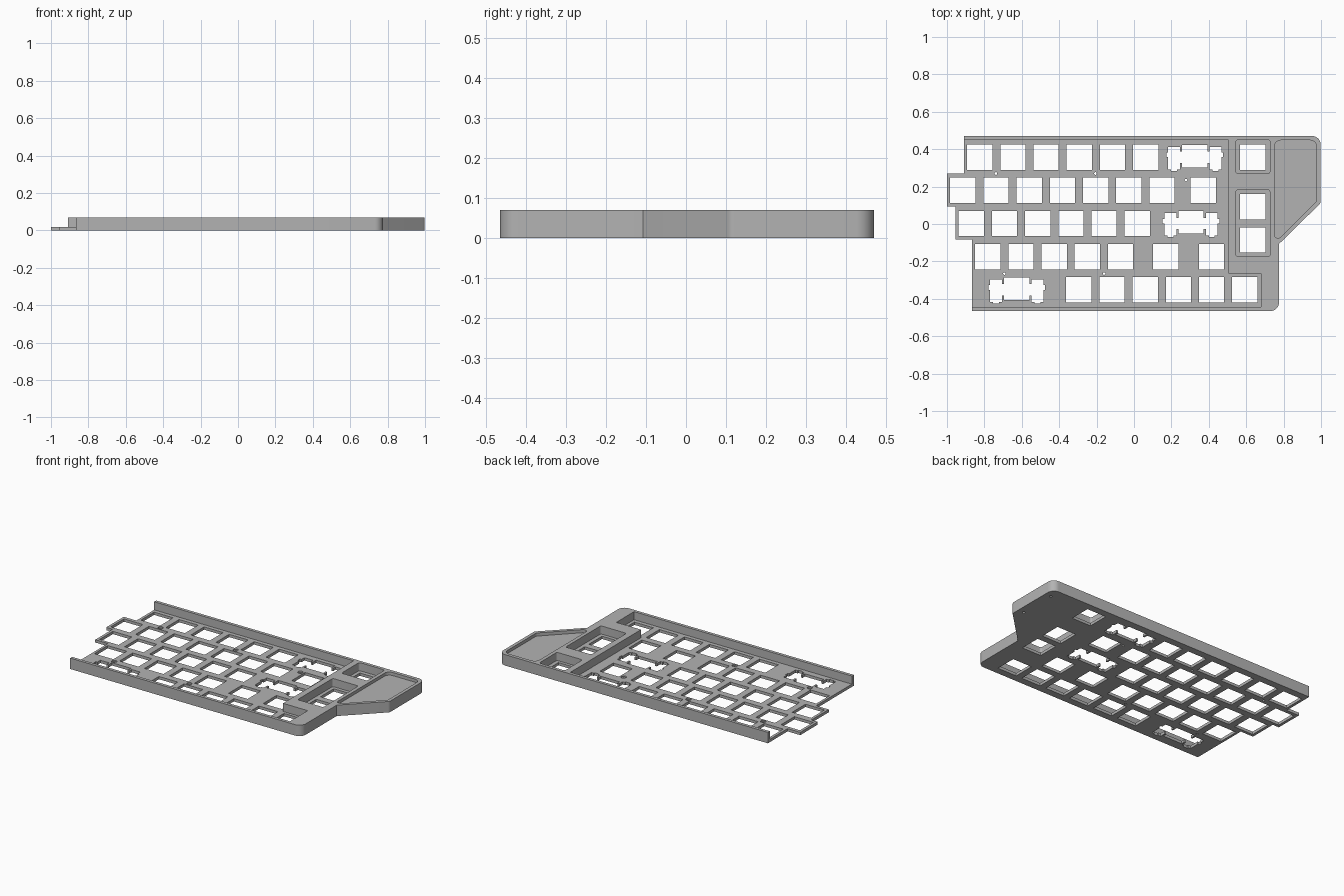
import bpy, bmesh, math
from mathutils import Vector

if "Cube" in bpy.data.objects:
    bpy.data.objects.remove(bpy.data.objects["Cube"])

HEIGHT, PLATE, TRAY = 0.07, 0.018, 0.05
PITCH, KEY = 0.1775, 0.0675

grey = bpy.data.materials.new("Plain grey")
grey.use_nodes = True
grey.diffuse_color = (0.45, 0.45, 0.45, 1)
grey.node_tree.nodes["Principled BSDF"].inputs["Base Color"].default_value = (0.45, 0.45, 0.45, 1)


def rounded(corners, steps=8):
    """Turn (x, y, radius) corners into a filleted outline."""
    out = []
    for i, (x, y, r) in enumerate(corners):
        p = Vector((x, y))
        if not r:
            out.append(p)
            continue
        a = (Vector(corners[i - 1][:2]) - p).normalized()
        b = (Vector(corners[(i + 1) % len(corners)][:2]) - p).normalized()
        half = a.angle(b) / 2
        centre = p + (a + b).normalized() * (r / math.sin(half))
        start = p + a * (r / math.tan(half)) - centre
        sweep = math.pi - 2 * half
        turn = sweep if a.cross(b) < 0 else -sweep
        for k in range(steps + 1):
            t = turn * k / steps
            c, s = math.cos(t), math.sin(t)
            out.append(centre + Vector((start.x * c - start.y * s, start.x * s + start.y * c)))
    return out


def box(x0, x1, y0, y1, r=0):
    return rounded([(x0, y0, r), (x1, y0, r), (x1, y1, r), (x0, y1, r)], 4)


def circle(x, y, r, n=20):
    return [Vector((x + r * math.cos(math.tau * k / n), y + r * math.sin(math.tau * k / n)))
            for k in range(n)]


def prism(bm, outline, z0, z1):
    area = sum(p.cross(outline[(i + 1) % len(outline)]) for i, p in enumerate(outline))
    if area < 0:
        outline = outline[::-1]
    low = [bm.verts.new((p.x, p.y, z0)) for p in outline]
    high = [bm.verts.new((p.x, p.y, z1)) for p in outline]
    bm.faces.new(low[::-1])
    bm.faces.new(high)
    for i in range(len(low)):
        j = (i + 1) % len(low)
        bm.faces.new((low[i], low[j], high[j], high[i]))


def make(name, prisms):
    bm = bmesh.new()
    for outline, z0, z1 in prisms:
        prism(bm, outline, z0, z1)
    mesh = bpy.data.meshes.new(name)
    bm.to_mesh(mesh)
    bm.free()
    mesh.materials.append(grey)
    ob = bpy.data.objects.new(name, mesh)
    bpy.context.collection.objects.link(ob)
    return ob


def stabilizer(cx, cy):
    """Wide-key cutout: one half profile, mirrored."""
    half = [(KEY, 0.066), (KEY, 0.03), (0.079, 0.03), (0.079, 0.055), (0.142, 0.055),
            (0.142, 0.025), (0.152, 0.025), (0.152, 0), (0.142, 0), (0.142, -0.065),
            (0.126, -0.065), (0.126, -0.073), (0.095, -0.073), (0.095, -0.065),
            (0.079, -0.065), (0.079, -0.03), (KEY, -0.03), (KEY, -0.054)]
    full = half + [(-x, y) for x, y in reversed(half)]
    return [Vector((cx + x, cy + y)) for x, y in full]


# Case body with stepped left side and angled right wing
body = make("keyboard_case", [(rounded([
    (-0.865, -0.465, 0), (0.775, -0.465, 0.045), (0.775, -0.107, 0), (0.998, 0.112, 0.025),
    (0.998, 0.47, 0.045), (-0.91, 0.47, 0), (-0.91, 0.27, 0), (-1, 0.27, 0),
    (-1, 0.093, 0), (-0.955, 0.093, 0), (-0.955, -0.083, 0), (-0.865, -0.083, 0)]), 0, HEIGHT)])

# Pockets above the plate and the shallow wing tray
main = rounded([(-1.1, -0.445, 0), (0.68, -0.445, 0), (0.68, -0.265, 0),
                (0.505, -0.265, 0), (0.505, 0.45, 0), (-1.1, 0.45, 0)])
tray = rounded([(0.75, -0.104, 0.02), (0.977, 0.123, 0.015),
                (0.977, 0.448, 0.035), (0.75, 0.448, 0.035)])
pockets = make("pocket_cutter", [
    (main, PLATE, 0.1), (tray, TRAY, 0.1),
    (box(0.545, 0.727, 0.27, 0.45, 0.012), PLATE, 0.1),
    (box(0.545, 0.727, -0.175, 0.182, 0.012), PLATE, 0.1)])

# Key openings: evenly spaced runs plus individually placed keys
rows = [(0.357, -0.825, 6, []), (0.18, -0.915, 7, [0.37]), (0.003, -0.87, 6, []),
        (-0.175, -0.782, 5, [0.17, 0.415]), (-0.352, -0.295, 6, [])]
keys = [(x0 + PITCH * k, y) for y, x0, n, _ in rows for k in range(n)]
keys += [(x, y) for y, _, _, extra in rows for x in extra]
keys += [(0.635, y) for y in (0.357, 0.092, -0.085)]
holes = [box(x - KEY, x + KEY, y - KEY, y + KEY) for x, y in keys]
holes += [stabilizer(*c) for c in ((0.325, 0.357), (0.305, 0.003), (-0.627, -0.352))]

# Screw holes through the plate and blind holes under the wing
screws = [(-0.738, 0.27), (-0.206, 0.27), (0.278, 0.235), (-0.693, -0.265), (-0.16, -0.265)]
holes += [circle(x, y, 0.007) for x, y in screws]
openings = make("opening_cutter", [(h, -0.05, 0.1) for h in holes]
                + [(circle(0.955, y, 0.008), -0.05, 0.03) for y in (0.4, 0.16)])
recesses = make("screw_recess_cutter", [(circle(x, y, 0.016), 0.01, 0.1) for x, y in screws])

for cutter in (pockets, recesses, openings):
    cutter.hide_render = True
    mod = body.modifiers.new(cutter.name, "BOOLEAN")
    mod.operation, mod.solver, mod.object = "DIFFERENCE", "EXACT", cutter

# Bake the cuts and drop the cutters
graph = bpy.context.evaluated_depsgraph_get()
result = bpy.data.meshes.new_from_object(body.evaluated_get(graph))
body.modifiers.clear()
body.data = result
for cutter in (pockets, recesses, openings):
    bpy.data.objects.remove(cutter)

# Smooth the rounded corners, keep real edges sharp
bpy.ops.object.select_all(action="DESELECT")
body.select_set(True)
bpy.context.view_layer.objects.active = body
bpy.ops.object.shade_smooth_by_angle(angle=math.radians(30))
